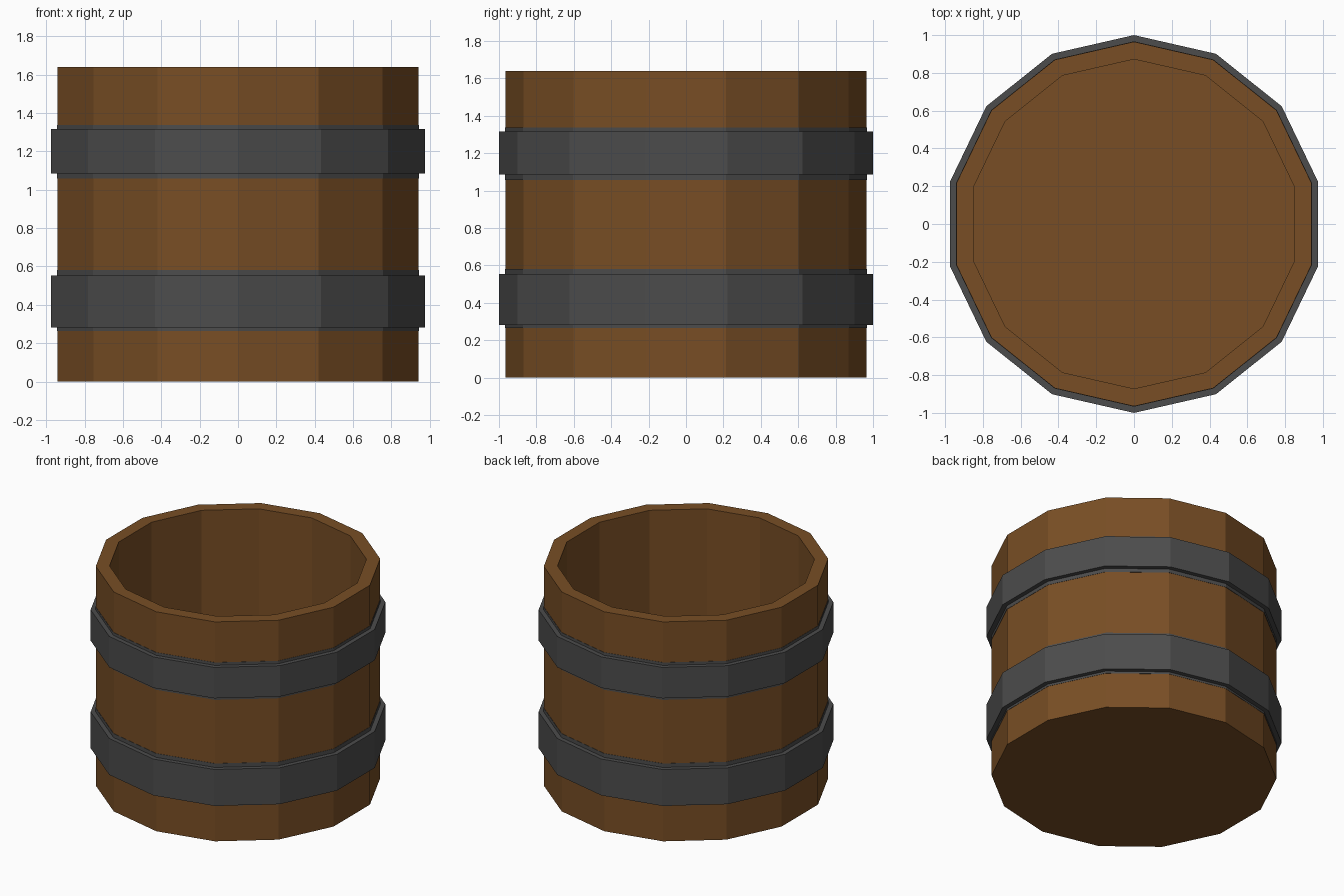
import bpy, bmesh, math

if "Cube" in bpy.data.objects:
    bpy.data.objects.remove(bpy.data.objects["Cube"])

SIDES = 14


def material(name, rgb):
    m = bpy.data.materials.new(name)
    m.diffuse_color = (*rgb, 1)
    m.use_nodes = True
    m.node_tree.nodes["Principled BSDF"].inputs["Base Color"].default_value = m.diffuse_color
    return m


def lathe(name, profile, mat, closed=False):
    """Revolve (radius, z) points into a 14-sided flat-shaded solid; open ends are capped."""
    bm = bmesh.new()
    rings = [[bm.verts.new((r * math.sin(2 * math.pi * i / SIDES),
                            r * math.cos(2 * math.pi * i / SIDES), z))
              for i in range(SIDES)] for r, z in profile]
    pairs = list(zip(rings, rings[1:]))
    if closed:
        pairs.append((rings[-1], rings[0]))
    else:
        bm.faces.new(rings[0])
        bm.faces.new(rings[-1])
    for a, b in pairs:
        for i in range(SIDES):
            j = (i + 1) % SIDES
            bm.faces.new((a[i], a[j], b[j], b[i]))
    bmesh.ops.recalc_face_normals(bm, faces=bm.faces)
    me = bpy.data.meshes.new(name)
    bm.to_mesh(me)
    bm.free()
    me.materials.append(mat)
    ob = bpy.data.objects.new(name, me)
    bpy.context.collection.objects.link(ob)
    return ob


wood = material("brown wood", (0.188, 0.076, 0.018))
iron = material("dark iron", (0.072, 0.072, 0.072))

# Hollow wooden tub with a floor
R, RI, H = 0.965, 0.872, 1.64
lathe("tub", [(R, 0), (R, H), (RI, H), (RI, 0.1)], wood)


# Iron hoops: thin sleeve on the wood with a raised band over it
def hoop(name, s0, b0, b1, s1):
    rs, rb, ri = R + 0.002, 1.0, R - 0.03
    lathe(name, [(ri, s0), (rs, s0), (rs, b0), (rb, b0),
                 (rb, b1), (rs, b1), (rs, s1), (ri, s1)], iron, closed=True)


hoop("lower_hoop", 0.265, 0.281, 0.553, 0.582)
hoop("upper_hoop", 1.058, 1.085, 1.316, 1.337)
